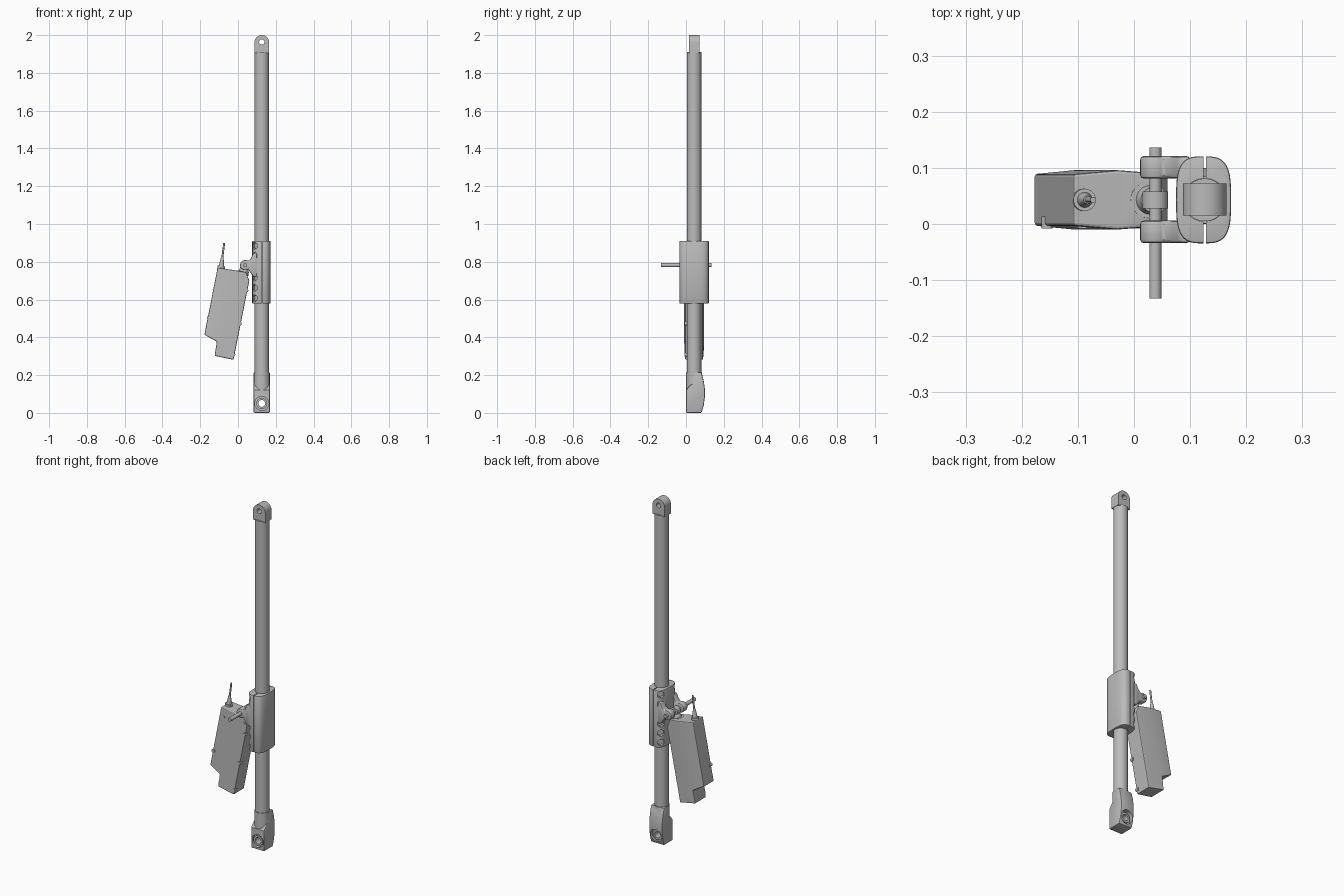
import bpy, bmesh
from math import cos, sin, pi, copysign
from mathutils import Vector

if "Cube" in bpy.data.objects:
    bpy.data.objects.remove(bpy.data.objects["Cube"])

grey = bpy.data.materials.new("plain grey")
grey.use_nodes = True
grey.diffuse_color = (0.5, 0.5, 0.5, 1)
grey.node_tree.nodes["Principled BSDF"].inputs["Base Color"].default_value = (0.5, 0.5, 0.5, 1)

CX, CY = 0.126, 0.043          # tube axis
PIN = Vector((0.038, CY, 0.782))


def finish(bm, name):
    bmesh.ops.recalc_face_normals(bm, faces=bm.faces)
    mesh = bpy.data.meshes.new(name)
    bm.to_mesh(mesh)
    bm.free()
    mesh.materials.append(grey)
    ob = bpy.data.objects.new(name, mesh)
    bpy.context.collection.objects.link(ob)
    return ob


def smooth(ob, angle=0.6):
    bpy.ops.object.select_all(action='DESELECT')
    ob.select_set(True)
    bpy.context.view_layer.objects.active = ob
    bpy.ops.object.shade_smooth_by_angle(angle=angle)
    return ob


def apply(ob, mod):
    bpy.context.view_layer.objects.active = ob
    bpy.ops.object.modifier_apply(modifier=mod.name)


def bevel(ob, width, segments=2):
    mod = ob.modifiers.new("bevel", 'BEVEL')
    mod.width, mod.segments, mod.limit_method = width, segments, 'ANGLE'
    mod.angle_limit = 0.7
    apply(ob, mod)
    return ob


def cut(ob, cutters, operation='DIFFERENCE'):
    for c in cutters:
        mod = ob.modifiers.new("cut", 'BOOLEAN')
        mod.operation, mod.object, mod.solver = operation, c, 'EXACT'
        apply(ob, mod)
        bpy.data.objects.remove(c)
    return ob


def rod(name, a, b, r1, r2=None, sides=32):
    """Cylinder or cone from point a to point b."""
    a, b = Vector(a), Vector(b)
    bm = bmesh.new()
    bmesh.ops.create_cone(bm, cap_ends=True, segments=sides, radius1=r1,
                          radius2=r1 if r2 is None else r2, depth=(b - a).length)
    bm.transform((b - a).to_track_quat('Z', 'Y').to_matrix().to_4x4())
    bmesh.ops.translate(bm, verts=bm.verts, vec=(a + b) / 2)
    return smooth(finish(bm, name))


def prism(name, points, axis, low, high):
    """Closed 2D profile extruded along one axis."""
    bm = bmesh.new()
    rows = []
    for h in (low, high):
        row = []
        for p in points:
            co = list(p)
            co.insert(axis, h)
            row.append(bm.verts.new(co))
        rows.append(row)
        bm.faces.new(row)
    n = len(points)
    for i in range(n):
        j = (i + 1) % n
        bm.faces.new((rows[0][i], rows[0][j], rows[1][j], rows[1][i]))
    return finish(bm, name)


def arc(x, z, r, start, end, n=16):
    return [(x + r * cos(start + (end - start) * i / n),
             z + r * sin(start + (end - start) * i / n)) for i in range(n + 1)]


# Long tube and its top eye
rod("main_tube", (CX, CY, 0.2), (CX, CY, 1.91), 0.038, sides=48)
lug = prism("top_lug", [(CX - 0.039, 1.905)] + [(CX + 0.039, 1.905)]
            + arc(CX, 1.961, 0.039, 0, pi), 1, CY - 0.028, CY + 0.029)
cut(lug, [rod("hole", (CX, -1, 1.963), (CX, 1, 1.963), 0.014)])
smooth(lug)

# Foot: flat block with a bulging back, round socket and counterbored hole
foot_side = [(0, 0), (0.082, 0), (0.094, 0.04), (0.1, 0.085), (0.1, 0.125),
             (0.094, 0.17), (0.082, 0.215), (CY, 0.215), (CY, 0.16), (0.02, 0.145), (0, 0.12)]
foot = prism("foot", foot_side, 0, CX - 0.043, CX + 0.043)
bevel(foot, 0.006)
cut(foot, [rod("socket", (CX, CY, 0.08), (CX, CY, 0.215), 0.042, sides=48)], 'UNION')
cut(foot, [rod("front_recess", (CX, -0.1, 0.05), (CX, 0.018, 0.05), 0.037),
           rod("back_recess", (CX, 0.075, 0.05), (CX, 0.2, 0.05), 0.037)])
foot.data.update()
cut(foot, [rod("boss", (CX, 0.004, 0.05), (CX, 0.082, 0.05), 0.029)], 'UNION')
cut(foot, [rod("bore", (CX, -0.1, 0.05), (CX, 0.2, 0.05), 0.018)])
smooth(foot)

# Two-part clamp sleeve with a split line and scalloped corners
outline = []
for i in range(64):
    c, s = cos(2 * pi * i / 64), sin(2 * pi * i / 64)
    outline.append((CX - 0.002 + 0.049 * copysign(abs(c) ** 0.6, c),
                    CY + 0.0775 * copysign(abs(s) ** 0.6, s)))
sleeve = prism("clamp_sleeve", outline, 2, 0.578, 0.91)
bevel(sleeve, 0.004)
cutters = [rod("sleeve_bore", (CX, CY, 0.5), (CX, CY, 1), 0.0385, sides=48),
           prism("split", [(CX - 0.0025, -1), (CX + 0.0025, -1),
                           (CX + 0.0025, 1), (CX - 0.0025, 1)], 2, 0.5, 1)]
for side in (-1, 1):
    for z in (0.607, 0.662, 0.717, 0.83, 0.885):
        y = CY + side * 0.052
        cutters.append(rod("scallop", (0.1, y, z),
                           (0.04, y + side * 0.06, z), 0.02, sides=6))
cut(sleeve, cutters)
smooth(sleeve)

# Fork ears that carry the cross pin
ear = arc(PIN.x, PIN.z, 0.027, 0.3 * pi, 1.7 * pi)
ear += [(0.066, 0.742), (0.08, 0.722), (0.1, 0.72), (0.1, 0.85), (0.08, 0.845), (0.068, 0.818)]
for name, low, high in (("front_ear", -0.034, 0.006), ("back_ear", 0.081, 0.121)):
    smooth(bevel(prism(name, ear, 1, low, high), 0.006))
rod("cross_pin", (PIN.x, -0.133, PIN.z), (PIN.x, 0.136, PIN.z), 0.0107)

# Hanger joining the pin to the housing
rod("hanger_eye", (PIN.x, CY - 0.015, PIN.z), (PIN.x, CY + 0.015, PIN.z), 0.023)
rod("hanger_stem", (0.026, CY, 0.73), (0.034, CY, 0.768), 0.03, 0.022)
rod("hanger_collar", (0.024, CY, 0.735), (0.026, CY, 0.75), 0.032)

# Tilted housing with a raised ridge along each side: x, z, half thickness
shell = [(-0.108, 0.769, 0.046), (-0.029, 0.757, 0.053), (0.043, 0.745, 0.047),
         (0.06, 0.7, 0.047), (-0.024, 0.281, 0.047), (-0.124, 0.302, 0.05),
         (-0.112, 0.377, 0.053), (-0.178, 0.414, 0.046)]
bm = bmesh.new()
front, back = [[bm.verts.new((x, CY + s * t, z)) for x, z, t in shell] for s in (-1, 1)]
for row in (front, back):
    bm.faces.new([row[i] for i in (0, 1, 6, 7)])
    bm.faces.new([row[i] for i in (1, 2, 3, 4, 5, 6)])
for i in range(8):
    j = (i + 1) % 8
    bm.faces.new((front[i], front[j], back[j], back[i]))
housing = finish(bm, "housing")
bevel(housing, 0.005)
smooth(housing, 0.3)

# Housing screws
for i, (x, z) in enumerate([(-0.09, 0.716), (0.04, 0.712), (0.045, 0.648), (-0.155, 0.503),
                            (0.01, 0.473), (-0.11, 0.328), (-0.024, 0.308)]):
    rod(f"screw_{i + 1}", (x, CY - 0.051, z), (x, CY - 0.03, z), 0.01, sides=16)

# Cable gland and lead
rod("gland_nut", (-0.091, CY, 0.755), (-0.088, CY, 0.778), 0.02, sides=24)
rod("gland_cone", (-0.088, CY, 0.775), (-0.083, CY, 0.825), 0.014, 0.007, sides=24)
rod("cable_lead", (-0.084, CY, 0.815), (-0.073, CY, 0.9), 0.005, sides=16)
